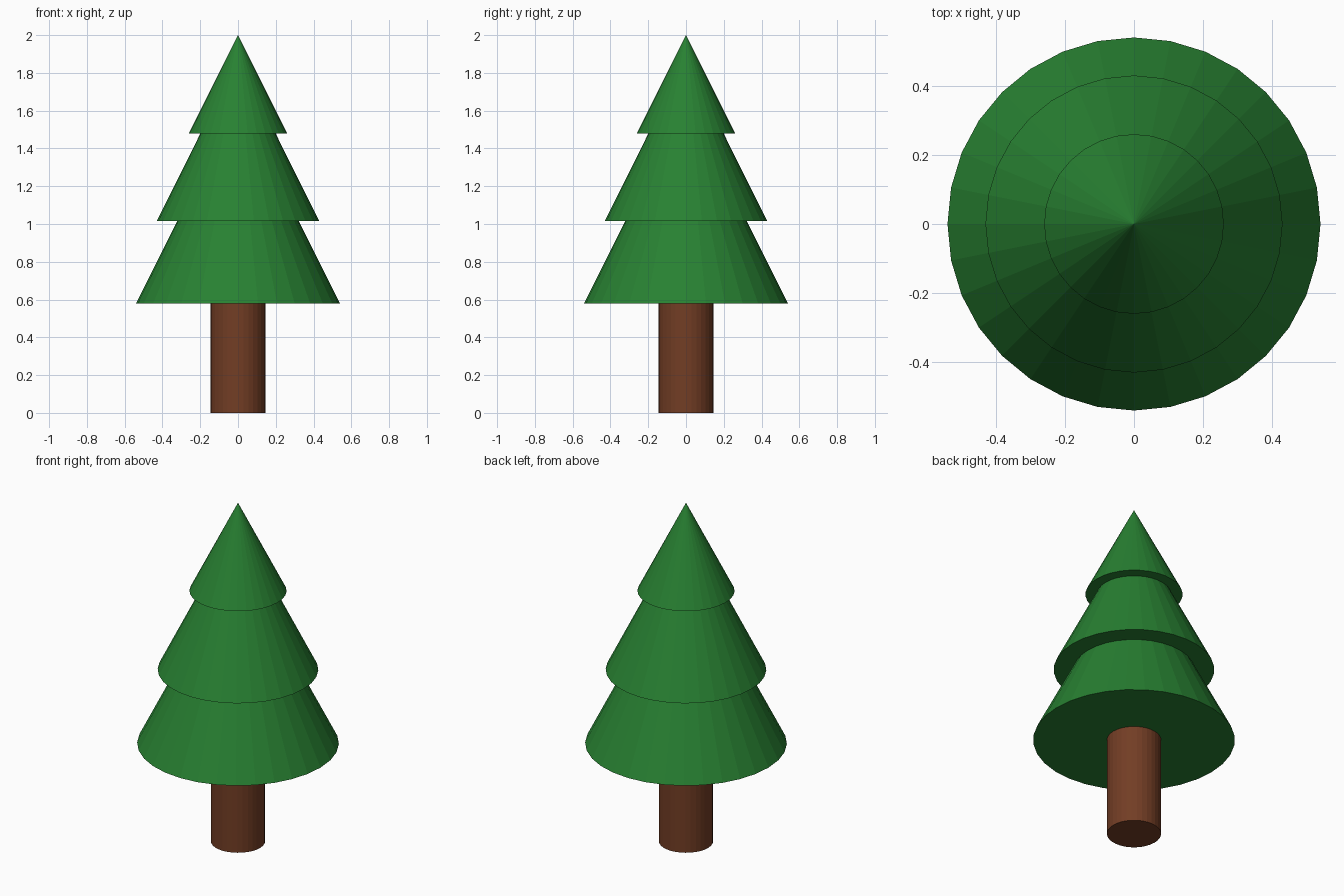
import bpy

cube = bpy.data.objects.get("Cube")
if cube:
    bpy.data.objects.remove(cube, do_unlink=True)

SIDES = 32


def make_material(name, rgb):
    mat = bpy.data.materials.new(name)
    mat.use_nodes = True
    color = (*rgb, 1.0)
    mat.diffuse_color = color
    bsdf = next(n for n in mat.node_tree.nodes if n.type == "BSDF_PRINCIPLED")
    bsdf.inputs["Base Color"].default_value = color
    return mat


def add_round(name, radius, top_radius, bottom, top, mat):
    bpy.ops.mesh.primitive_cone_add(
        vertices=SIDES, radius1=radius, radius2=top_radius,
        depth=top - bottom, location=(0, 0, (bottom + top) / 2))
    obj = bpy.context.object
    obj.name = name
    obj.data.materials.append(mat)
    return obj


green = make_material("needle green", (0.021, 0.22, 0.032))
brown = make_material("bark brown", (0.17, 0.047, 0.018))

# Trunk, reaching a little into the lowest tier
add_round("trunk", 0.145, 0.145, 0.0, 0.62, brown)

# Foliage tiers: name, radius, base height, tip height
for name, radius, bottom, tip in (
    ("lower_foliage", 0.54, 0.58, 1.66),
    ("middle_foliage", 0.43, 1.015, 1.88),
    ("upper_foliage", 0.26, 1.48, 2.0),
):
    add_round(name, radius, 0.0, bottom, tip, green)
